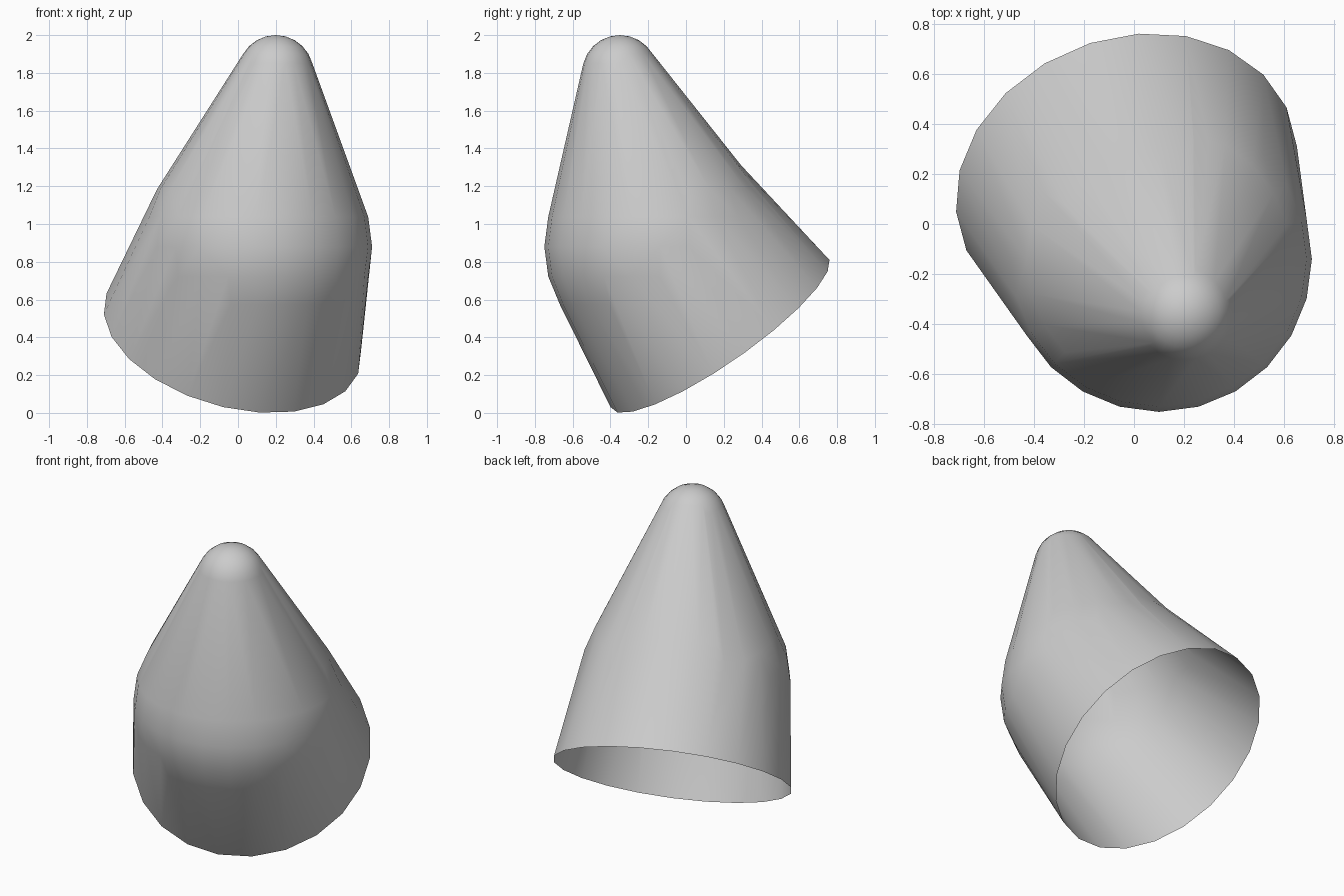
import bpy, bmesh, math
from mathutils import Vector, Matrix

if "Cube" in bpy.data.objects:
    bpy.data.objects.remove(bpy.data.objects["Cube"])

TIP, TIP_R = Vector((0.20, -0.35, 1.80)), 0.20
MID, MID_R = Vector((0.10, -0.14, 0.88)), 0.61
RIM, RIM_R = Vector((-0.03, 0.18, 0.42)), 0.70
AXIS = (MID - RIM).normalized()


def ball(bm, centre, radius):
    bmesh.ops.create_uvsphere(bm, u_segments=24, v_segments=12, radius=radius,
                              matrix=Matrix.Translation(centre))


def disc(bm, centre, radius):
    turn = Vector((0, 0, 1)).rotation_difference(AXIS).to_matrix().to_4x4()
    bmesh.ops.create_circle(bm, segments=22, radius=radius, cap_ends=False,
                            matrix=Matrix.Translation(centre) @ turn)


def hull(name, *parts):
    """Stretch a convex skin over the given parts."""
    src = bmesh.new()
    for make, centre, radius in parts:
        make(src, centre, radius)
    bm = bmesh.new()
    for v in src.verts:
        # points poking through the open end are left out
        if (v.co - RIM).dot(AXIS) > -0.003:
            bm.verts.new(v.co)
    src.free()
    bmesh.ops.convex_hull(bm, input=bm.verts[:])
    loose = [v for v in bm.verts if not v.link_faces]
    bmesh.ops.delete(bm, geom=loose, context='VERTS')
    bmesh.ops.recalc_face_normals(bm, faces=bm.faces[:])
    mesh = bpy.data.meshes.new(name)
    bm.to_mesh(mesh)
    bm.free()
    obj = bpy.data.objects.new(name, mesh)
    bpy.context.collection.objects.link(obj)
    return obj


# Bent cone: upper taper merged with the tilted skirt
cone = hull("bent_cone", (ball, TIP, TIP_R), (ball, MID, MID_R))
skirt = hull("skirt_helper", (ball, MID, MID_R), (disc, RIM, RIM_R))
union = cone.modifiers.new("union", 'BOOLEAN')
union.operation, union.solver, union.object = 'UNION', 'EXACT', skirt
bpy.context.view_layer.objects.active = cone
cone.select_set(True)
bpy.ops.object.modifier_apply(modifier=union.name)
bpy.data.objects.remove(skirt)

# Open the underside at the rim
bm = bmesh.new()
bm.from_mesh(cone.data)
bm.normal_update()
bottom = [f for f in bm.faces if f.normal.dot(AXIS) < -0.9
          and all(abs((v.co - RIM).dot(AXIS)) < 0.06 for v in f.verts)]
bmesh.ops.delete(bm, geom=bottom, context='FACES')
bm.to_mesh(cone.data)
bm.free()

bpy.ops.object.shade_smooth_by_angle(angle=math.radians(40))
